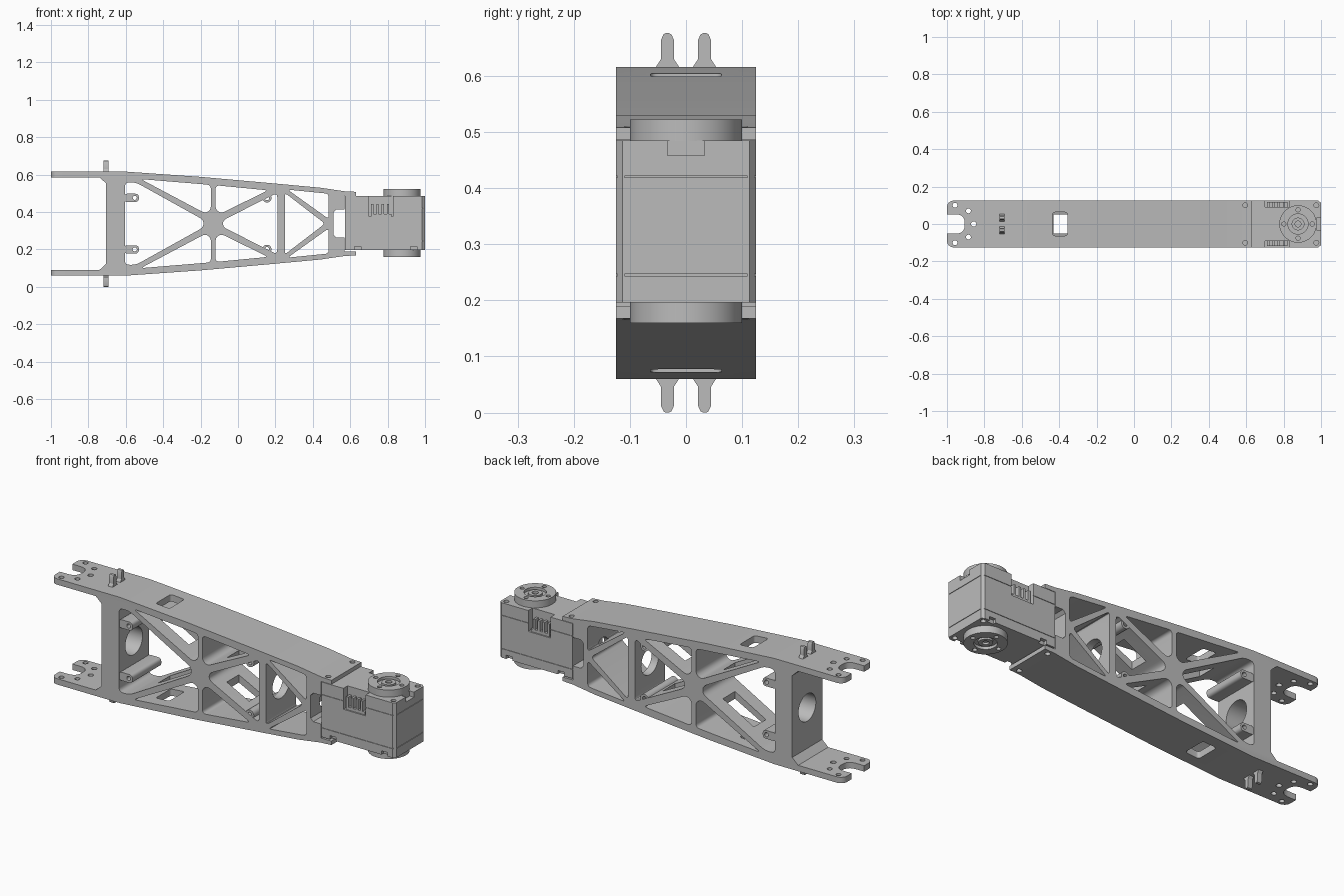
import bpy, bmesh, math
from mathutils import Vector

cube = bpy.data.objects.get("Cube")
if cube:
    bpy.data.objects.remove(cube, do_unlink=True)

MID = 0.338      # height of the symmetry plane
HALF_Y = 0.125
SIDES = (1, -1)

grey = bpy.data.materials.new("plain grey")
grey.use_nodes = True
grey.diffuse_color = (0.5, 0.5, 0.5, 1)
grey.node_tree.nodes["Principled BSDF"].inputs["Base Color"].default_value = (0.5, 0.5, 0.5, 1)


# ---- helpers ----
def circle(u, v, r, n=28):
    return [(u + r * math.cos(2 * math.pi * i / n), v + r * math.sin(2 * math.pi * i / n)) for i in range(n)]


def rect(u0, u1, v0, v1):
    return [(u0, v0), (u1, v0), (u1, v1), (u0, v1)]


def flip(pts, s=-1):
    return [(u, v * s) for u, v in pts]


def rounded(pts, r, steps=5):
    """Replace each corner with a small curve."""
    out = []
    for i, p in enumerate(pts):
        p = Vector(p)
        a, b = Vector(pts[i - 1]) - p, Vector(pts[(i + 1) % len(pts)]) - p
        a = p + a.normalized() * min(r, a.length * 0.45)
        b = p + b.normalized() * min(r, b.length * 0.45)
        for k in range(steps + 1):
            t = k / steps
            q = a * (1 - t) ** 2 + p * 2 * t * (1 - t) + b * t * t
            out.append((q.x, q.y))
    return out


def prism(bm, pts, axis, lo, hi):
    """Extrude a 2D outline along an axis; heights are relative to MID."""
    place = {"x": lambda u, v, t: (t, u, v + MID),
             "y": lambda u, v, t: (u, t, v + MID),
             "z": lambda u, v, t: (u, v, t + MID)}[axis]
    ends = [[bm.verts.new(place(u, v, t)) for u, v in pts] for t in (lo, hi)]
    bm.faces.new(ends[0])
    bm.faces.new(ends[1][::-1])
    n = len(pts)
    for i in range(n):
        j = (i + 1) % n
        bm.faces.new((ends[0][i], ends[0][j], ends[1][j], ends[1][i]))


def build(name, prisms):
    bm = bmesh.new()
    for p in prisms:
        prism(bm, *p)
    bmesh.ops.recalc_face_normals(bm, faces=bm.faces)
    mesh = bpy.data.meshes.new(name)
    bm.to_mesh(mesh)
    bm.free()
    mesh.materials.append(grey)
    ob = bpy.data.objects.new(name, mesh)
    bpy.context.collection.objects.link(ob)
    return ob


def cut(ob, prisms):
    cutter = build("cutter", prisms)
    cutter.hide_render = True
    mod = ob.modifiers.new("cut", "BOOLEAN")
    mod.operation, mod.solver, mod.object = "DIFFERENCE", "EXACT", cutter
    mod.use_self = True
    bpy.context.view_layer.update()
    done = bpy.data.meshes.new_from_object(ob.evaluated_get(bpy.context.evaluated_depsgraph_get()))
    ob.modifiers.clear()
    ob.data = done
    bpy.data.objects.remove(cutter, do_unlink=True)


# ---- truss frame: side outline, mirrored about the mid height ----
upper = [(-0.705, 0.215), (-0.74, 0.247), (-1, 0.247), (-1, 0.278), (-0.6, 0.278),
         (-0.2, 0.25), (0.17, 0.217), (0.44, 0.192), (0.57, 0.173), (0.63, 0.17),
         (0.63, 0.149), (0.57, 0.149), (0.57, 0.075), (0.525, 0.075), (0.51, 0.06)]
frame = build("truss_frame", [(upper + flip(upper)[::-1], "y", -HALF_Y, HALF_Y)])

# windows through the sides
windows = [
    rounded([(-0.605, 0.22), (-0.545, 0.22), (-0.185, 0.02), (-0.185, -0.02), (-0.545, -0.22), (-0.605, -0.22)], 0.025),
    rounded([(-0.08, 0.018), (0.21, 0.165), (0.21, -0.165), (-0.08, -0.018)], 0.025),
    rounded([(0.25, 0.165), (0.25, -0.165), (0.465, 0)], 0.02)]
for s in SIDES:
    windows += [
        rounded(flip([(-0.52, 0.238), (-0.145, 0.207), (-0.145, 0.075), (-0.175, 0.055)], s), 0.022),
        rounded(flip([(-0.12, 0.205), (0.16, 0.178), (-0.09, 0.055), (-0.12, 0.075)], s), 0.022),
        rounded(flip([(0.265, 0.182), (0.485, 0.16), (0.485, 0.025)], s), 0.02)]
cut(frame, [(w, "y", -0.2, 0.2) for w in windows])

# cable holes in the cross webs, slots in the diagonals, fork and plate openings
holes = [(circle(0, 0, 0.072), "x", -0.73, -0.59), (circle(0, 0, 0.072), "x", 0.2, 0.26),
         (circle(0, 0, 0.05), "x", 0.475, 0.53),
         (rounded(rect(-1.2, -0.905, -0.052, 0.052), 0.05), "z", -0.4, 0.4),
         (circle(-0.857, 0, 0.014), "z", -0.4, 0.4)]
for s in SIDES:
    tip = [(-0.965 + 0.035 * math.cos(a), 0.09 + 0.035 * math.sin(a))
           for a in [math.pi / 2 * (1 + k / 6) for k in range(7)]]
    corner = [(-1.02, 0.09), (-1.02, 0.14), (-0.965, 0.14)] + tip
    holes.append((flip(corner, s), "z", -0.4, 0.4))
    for x, y in ((-0.957, 0.1), (-0.885, 0.07), (0.595, 0.1)):
        holes.append((circle(x, y * s, 0.013, 20), "z", -0.4, 0.4))
    plate = sorted((0.215 * s, 0.3 * s))
    holes.append((rounded(rect(-0.435, -0.355, -0.063, 0.063), 0.015), "z", *plate))
    for x0, x1, z0, z1 in ((-0.43, -0.25, 0.177, 0.078), (-0.03, 0.1, 0.065, 0.13)):
        slot = [(x0, z0 - 0.03), (x1, z1 - 0.03), (x1, z1 + 0.03), (x0, z0 + 0.03)]
        holes.append((flip(slot, s), "y", -0.05, 0.05))
cut(frame, holes)

# ---- screw bosses inside the frame ----
for s, side in zip(SIDES, ("upper", "lower")):
    arm = rounded(flip(rect(-0.61, -0.53, 0.116, 0.16), s), 0.02)
    boss = build(side + "_arm_boss", [(arm, "y", -0.12, 0.12)])
    cut(boss, [(circle(-0.552, 0.138 * s, 0.011, 20), "y", -0.2, 0.2)])
    boss = build(side + "_round_boss", [(circle(0.155, 0.137 * s, 0.024), "y", -0.124, 0.124)])
    cut(boss, [(circle(0.155, 0.137 * s, 0.012, 20), "y", -0.2, 0.2)])

# ---- cable clip tabs on the fork plates ----
tabs = []
for s in SIDES:
    for y in (-0.033, 0.033):
        half = [(0.022, 0.27), (0.02, 0.279), (0.0115, 0.292), (0.0115, 0.326), (0.007, 0.336), (0.003, 0.338)]
        outline = [(y + u, v * s) for u, v in half] + [(y - u, v * s) for u, v in half[::-1]]
        tabs.append((outline, "x", -0.718, -0.693))
build("clip_tabs", tabs)

# ---- servo housing ----
plan = [(0.572, -0.125), (0.985, -0.125), (1, -0.113), (1, 0.113), (0.985, 0.125), (0.572, 0.125)]
servo = build("servo_housing", [(plan, "z", -0.142, 0.147)])
cuts = [(rect(-0.033, 0.033, 0.12, 0.2), "x", 0.975, 1.1)]
for s in SIDES:
    y0, y1 = sorted((0.09 * s, 0.2 * s))
    cuts.append((rect(0.7, 0.83, 0.037, 0.2), "y", y0, y1))
    n0, n1 = sorted((0.108 * s, 0.2 * s))
    for x in (0.64, 0.94):
        cuts.append((rect(x - 0.018, x + 0.018, -0.2, -0.122), "y", n0, n1))
    for lo, hi in ((0.12, 0.2), (-0.2, -0.12)):
        cuts.append((circle(0.975, 0.1 * s, 0.013, 20), "z", lo, hi))
cut(servo, cuts)

# seam grooves around the housing
seams = []
for z in (0.082, -0.093):
    for s in SIDES:
        y0, y1 = sorted((0.122 * s, 0.2 * s))
        seams.append((rect(0.56, 1.1, z - 0.0015, z + 0.0015), "y", y0, y1))
    seams.append((rect(-0.11, 0.11, z - 0.0015, z + 0.0015), "x", 0.997, 1.1))
cut(servo, seams)

# connector sockets with pins
pins = []
for s in SIDES:
    y0, y1 = sorted((0.085 * s, 0.118 * s))
    pins.append((rect(0.71, 0.82, 0.036, 0.052), "y", y0, y1))
    for i in range(4):
        x = 0.718 + i * 0.028
        pins.append((rect(x - 0.006, x + 0.006, 0.05, 0.105), "y", y0, y1))
build("connector_pins", pins)

# ---- output discs above and below the servo ----
AXIS_X = 0.877
for name, s, base, face in (("upper", 1, 0.146, 0.184), ("lower", -1, -0.141, -0.178)):
    disc = build(name + "_output_disc", [(circle(AXIS_X, 0, 0.1, 56), "z", *sorted((base, face)))])
    deep = sorted((face - 0.014 * s, face + 0.05 * s))
    bores = [(circle(AXIS_X, 0, 0.054, 40), "z", *deep)]
    for k in range(4):
        a = k * math.pi / 2
        bores.append((circle(AXIS_X + 0.076 * math.cos(a), 0.076 * math.sin(a), 0.011, 16), "z", *deep))
    cut(disc, bores)
    hub = build(name + "_disc_hub", [(circle(AXIS_X, 0, 0.034, 32), "z", *sorted((base, face - 0.003 * s)))])
    cut(hub, [(circle(AXIS_X, 0, 0.016, 20), "z", *deep)])

# ---- smooth the round walls, keep edges sharp ----
for ob in bpy.context.collection.objects:
    if ob.type == "MESH" and ob.data.materials and ob.data.materials[0] == grey:
        bpy.ops.object.select_all(action="DESELECT")
        ob.select_set(True)
        bpy.context.view_layer.objects.active = ob
        bpy.ops.object.shade_smooth_by_angle(angle=math.radians(30))
